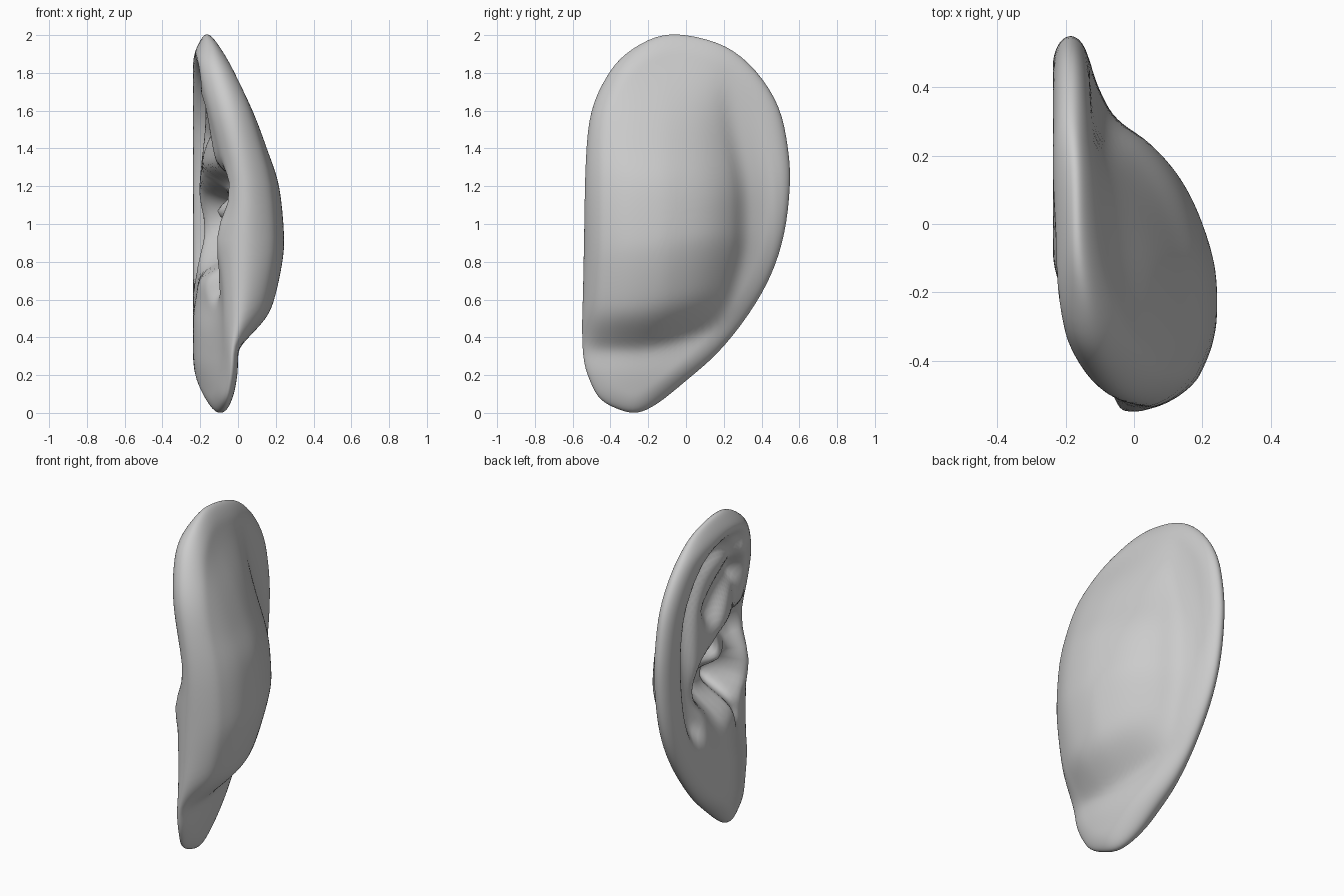
import bpy, bmesh, math
from mathutils import Vector

if "Cube" in bpy.data.objects:
    bpy.data.objects.remove(bpy.data.objects["Cube"])

# Side outline of the ear (y, z)
OUTLINE = [(0, 2), (.21, 1.94), (.37, 1.81), (.49, 1.62), (.54, 1.4), (.55, 1.2), (.52, .95),
           (.45, .73), (.33, .52), (.17, .32), (0, .17), (-.15, .05), (-.26, 0), (-.36, .02),
           (-.45, .07), (-.5, .15), (-.54, .27), (-.55, .44), (-.545, .65), (-.54, .9), (-.53, 1.35),
           (-.5, 1.6), (-.42, 1.78), (-.32, 1.9), (-.16, 1.99)]
CENTRE = Vector((-.05, 1.05))
# Profiles: front edge, back dome across y, back dome along z
EDGE = [(0, -.09), (.3, -.06), (.7, -.07), (.95, -.07), (1.15, -.04), (1.3, -.06), (1.6, -.13), (1.92, -.2)]
DOME_Y = [(-.55, .13), (-.45, .19), (-.35, .23), (-.25, .243), (-.12, .235), (0, .2), (.1, .155),
          (.18, .1), (.25, .03), (.29, -.03), (.35, -.08), (.5, -.13), (.8, -.13)]
DOME_Z = [(.1, 0), (.3, 0), (.35, .06), (.4, .25), (.5, .62), (.6, .8), (.8, .97), (.95, 1), (1.2, .9),
          (1.4, .66), (1.6, .43), (1.8, .18), (2, 0)]
# Relief on the ear's face: (curve, depth towards the back, width)
RELIEF = [
    ([(-.22, 1.78), (-.08, 1.8), (.1, 1.73), (.24, 1.52), (.29, 1.25), (.27, .95), (.22, .78)], .05, .065),  # scapha
    ([(-.24, 1.58), (-.13, 1.54), (.0, 1.43)], .06, .08),                                              # upper fossa
    ([(-.36, 1.18), (-.15, 1.17), (.02, 1.07)], .15, .09),                                             # upper concha
    ([(.02, 1.0), (-.08, .92), (-.27, .9)], .23, .13),                                                 # lower concha
    ([(-.29, .85), (-.32, .66)], .05, .05),                                                            # notch
    ([(-.45, .96), (-.4, .84)], -.04, .06),                                                            # tragus
    ([(-.3, .62), (-.05, .72)], .02, .14),                                                             # lobe hollow
]


def smooth(a, b, v):
    t = max(0, min(1, (v - a) / (b - a)))
    return t * t * (3 - 2 * t)


def lookup(table, v):
    for (a, p), (b, q) in zip(table, table[1:]):
        if v <= b:
            return p + (q - p) * max(0, (v - a) / (b - a))
    return table[-1][1]


def spline(points, steps, closed=False):
    pts = [Vector(p) for p in points]
    n, out = len(pts), []
    pick = (lambda i: pts[i % n]) if closed else (lambda i: pts[max(0, min(n - 1, i))])
    for i in range(n if closed else n - 1):
        a, b, c, d = (pick(i + k) for k in (-1, 0, 1, 2))
        for k in range(steps):
            t = k / steps
            out.append(.5 * (2 * b + (c - a) * t + (2 * a - 5 * b + 4 * c - d) * t * t
                             + (3 * b - a - 3 * c + d) * t ** 3))
    return out + ([out[0]] if closed else [pts[-1]])


def distance(p, curve):
    best = 9
    for a, b in zip(curve, curve[1:]):
        ab = b - a
        t = max(0, min(1, (p - a).dot(ab) / max(ab.dot(ab), 1e-9)))
        best = min(best, (p - a - ab * t).length)
    return best


rim = spline(OUTLINE, 4, True)
relief = [(spline(c, 4), d, w) for c, d, w in RELIEF]
edge_curve, dome_y, dome_z = (spline(t, 4) for t in (EDGE, DOME_Y, DOME_Z))


def back_height(y, z):
    flange = -.13 * smooth(-.4, .4, y) - .08 * smooth(1.2, 2, z) * (1 - smooth(-.2, .45, y))
    flange -= .03 * (1 - smooth(0, .25, z))
    # The dome narrows towards its top and its lower corner
    yy = y + smooth(-.2, .25, y) * (.08 * smooth(1.1, 1.7, z) + .08 * (1 - smooth(.5, .95, z)))
    zz = z - .13 * smooth(-.3, .35, y) * (1 - smooth(.6, 1.3, z))
    return flange + (lookup(dome_y, yy) - flange) * lookup(dome_z, zz)


def surfaces(p, d):
    """Face and back x positions at point p, d away from the rim."""
    y, z = p
    e = lookup(edge_curve, z)
    base = e + (-.238 - e) * smooth(-.55, -.08, y) + .04 * (1 - smooth(0, .3, z)) * smooth(-.5, -.2, y)
    base += .03 * smooth(1.85, 2, z)
    back = back_height(y, z)
    mid = (base + back) / 2
    carve = sum(h * math.exp(-(distance(p, c) / w) ** 3) for c, h, w in relief)
    inner = (.03 + .035 * smooth(1.1, 1.6, z)) * smooth(.15, .24, d) * smooth(.6, .9, z)
    face = min(base + carve + inner, back - .05)
    rf = math.sqrt(max(0, 1 - (1 - min(1, d / .09)) ** 2))
    rb = math.sqrt(max(0, 1 - (1 - min(1, d / .1)) ** 2))
    return mid + (face - mid) * rf, mid + (back - mid) * rb


# Ear: concentric rings on face and back, joined at the rim
bm = bmesh.new()
RINGS, N = 44, len(rim) - 1
face_rings, back_rings = [], []
for i in range(1, RINGS + 1):
    s = math.sin(i / RINGS * math.pi / 2)
    f_ring, b_ring = [], []
    for q in rim[:N]:
        p = CENTRE + (q - CENTRE) * s
        d = 0 if i == RINGS else distance(p, rim)
        xf, xb = surfaces(p, d)
        v = bm.verts.new((xf, p.x, p.y))
        f_ring.append(v)
        b_ring.append(v if i == RINGS else bm.verts.new((xb, p.x, p.y)))
    face_rings.append(f_ring)
    back_rings.append(b_ring)
xs = surfaces(CENTRE, 1)
for rings, x in ((face_rings, xs[0]), (back_rings, xs[1])):
    hub = bm.verts.new((x, CENTRE.x, CENTRE.y))
    for k in range(N):
        m = (k + 1) % N
        bm.faces.new((hub, rings[0][k], rings[0][m]))
        for a, b in zip(rings, rings[1:]):
            bm.faces.new((a[k], b[k], b[m], a[m]))
bmesh.ops.recalc_face_normals(bm, faces=bm.faces)
for f in bm.faces:
    f.smooth = True
mesh = bpy.data.meshes.new("ear")
bm.to_mesh(mesh)
bm.free()
ear = bpy.data.objects.new("ear", mesh)
bpy.context.collection.objects.link(ear)

# Soften the relief
soften = ear.modifiers.new("soften", 'SMOOTH')
soften.factor = .5
soften.iterations = 4
